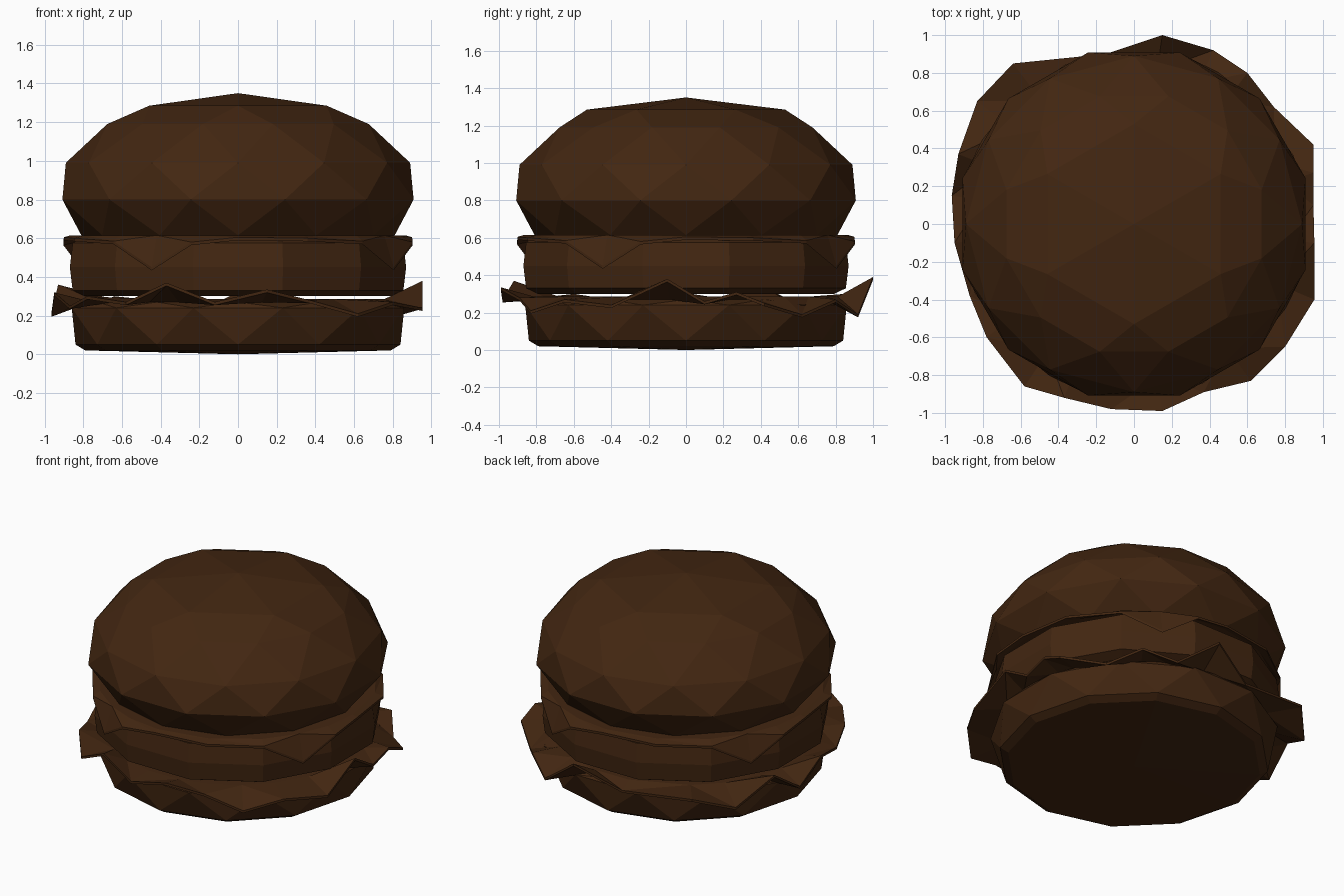
import bpy, bmesh
from math import sin, cos, radians, atan2, hypot

cube = bpy.data.objects.get("Cube")
if cube:
    bpy.data.objects.remove(cube, do_unlink=True)

brown = bpy.data.materials.new("dark brown")
brown.use_nodes = True
colour = (0.055, 0.0195, 0.0056, 1)
brown.diffuse_color = colour
shader = brown.node_tree.nodes["Principled BSDF"]
shader.inputs["Base Color"].default_value = colour
shader.inputs["Roughness"].default_value = 0.9


def finish(name, bm):
    bmesh.ops.recalc_face_normals(bm, faces=bm.faces)
    mesh = bpy.data.meshes.new(name)
    bm.to_mesh(mesh)
    bm.free()
    mesh.materials.append(brown)
    obj = bpy.data.objects.new(name, mesh)
    bpy.context.collection.objects.link(obj)
    return obj


def polar(r, deg, z):
    return (r * cos(radians(deg)), r * sin(radians(deg)), z)


def faceted(name, rings, tips=()):
    """Convex faceted solid around rings of (radius, z, sides, turn)."""
    bm = bmesh.new()
    for r, z, sides, turn in rings:
        for i in range(sides):
            bm.verts.new(polar(r, turn + 360 * i / sides, z))
    for z in tips:
        bm.verts.new((0, 0, z))
    bmesh.ops.convex_hull(bm, input=bm.verts[:])
    return finish(name, bm)


def draped_sheet(name, edge, inner_r, inner_z, thick):
    """Thin round sheet whose rim follows the edge points."""
    bm = bmesh.new()
    n = len(edge)

    def layer(drop):
        inner, outer = [], []
        for x, y, z in edge:
            k = inner_r / hypot(x, y)
            inner.append(bm.verts.new((x * k, y * k, inner_z - drop)))
            outer.append(bm.verts.new((x, y, z - drop)))
        bm.faces.new(inner)
        return inner, outer

    top, bottom = layer(0), layer(thick)
    for a, b in (top, bottom, (top[1], bottom[1])):
        for i in range(n):
            j = (i + 1) % n
            bm.faces.new((a[i], a[j], b[j], b[i]))
    bmesh.ops.triangulate(bm, faces=bm.faces[:])
    return finish(name, bm)


# Buns: alternate rings are turned half a step to give triangular facets
faceted("bottom_bun", [(0.79, 0.02, 12, 0), (0.84, 0.05, 12, 0),
                       (0.89, 0.24, 12, 15), (0.84, 0.27, 12, 0)], (0,))
faceted("top_bun", [(0.81, 0.615, 12, 0), (0.94, 0.80, 12, 15),
                    (0.89, 0.99, 12, 0), (0.70, 1.19, 12, 15),
                    (0.53, 1.285, 6, 30)], (1.35,))

# Patty
faceted("patty", [(0.82, 0.30, 12, 15), (0.885, 0.33, 12, 15),
                  (0.90, 0.45, 12, 15), (0.885, 0.575, 12, 15),
                  (0.84, 0.60, 12, 15)])

# Cheese: one quarter of the rim, with its drooping corner, repeated
quarter = [(-29, 0.92, 0.45), (-15, 0.935, 0.58), (0, 0.90, 0.605),
           (23, 0.92, 0.60), (45, 0.91, 0.585)]
rim = [polar(r, a + turn, z) for turn in (0, 90, 180, 270)
       for a, r, z in quarter]
draped_sheet("cheese", rim, 0.865, 0.615, 0.016)

# Lettuce: irregular ruffled rim
ruffle = [(0.95, 0.42, 0.25), (0.74, 0.62, 0.19), (0.60, 0.80, 0.27),
          (0.42, 0.92, 0.19), (0.15, 1.0, 0.39), (-0.15, 0.90, 0.25),
          (-0.64, 0.85, 0.30), (-0.83, 0.65, 0.22), (-0.93, 0.37, 0.36),
          (-0.965, 0.15, 0.21), (-0.95, -0.10, 0.32), (-0.87, -0.38, 0.25),
          (-0.78, -0.60, 0.30), (-0.58, -0.86, 0.27), (-0.37, -0.92, 0.37),
          (-0.12, -0.98, 0.27), (0.15, -0.99, 0.335), (0.37, -0.89, 0.28),
          (0.62, -0.83, 0.21), (0.80, -0.65, 0.27), (0.955, -0.40, 0.24),
          (0.955, -0.10, 0.38), (0.95, 0.10, 0.26), (0.95, 0.27, 0.31)]
draped_sheet("lettuce", ruffle, 0.82, 0.285, 0.016)
